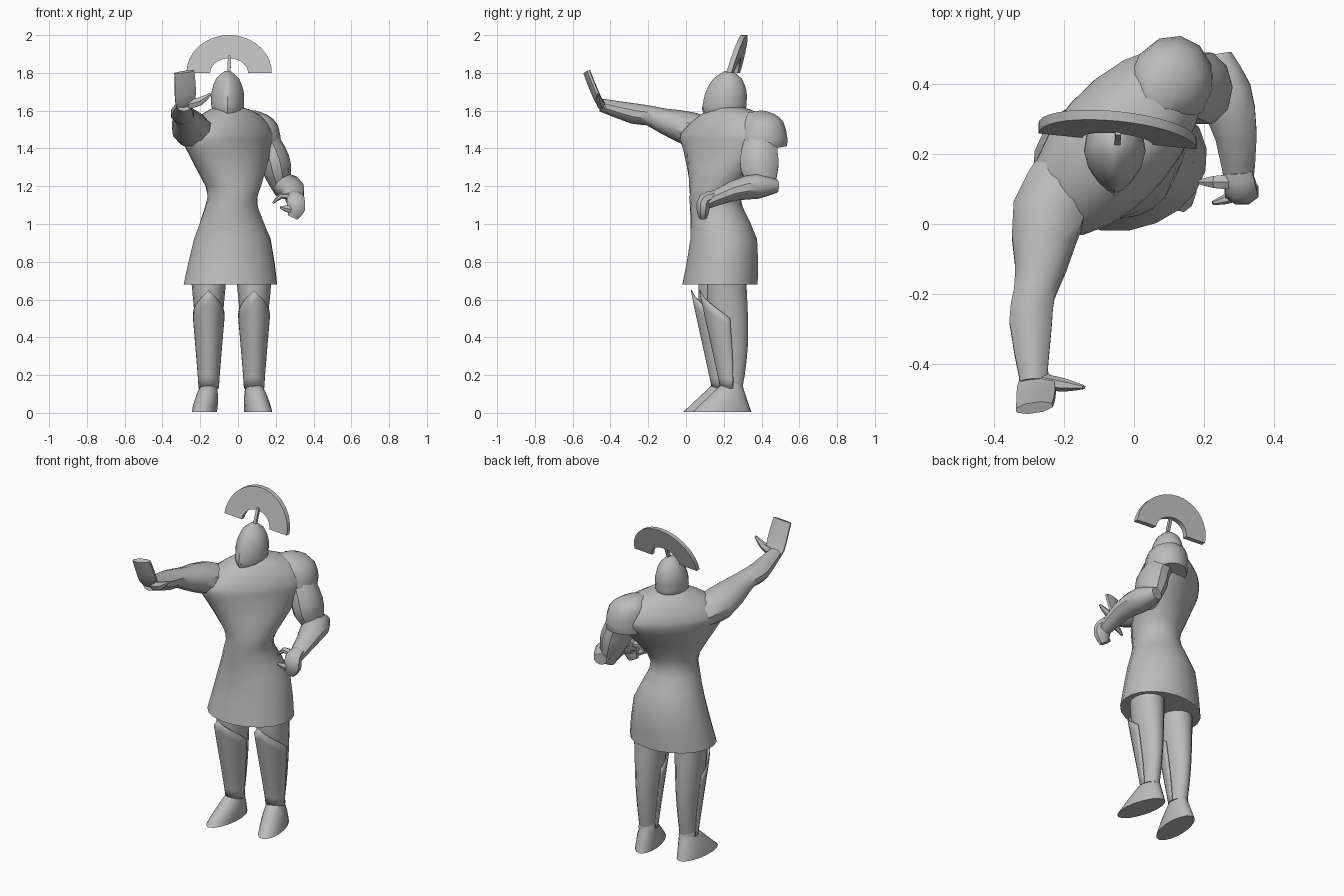
import bpy, bmesh
from math import sin, cos, pi, radians
from mathutils import Vector

if "Cube" in bpy.data.objects:
    bpy.data.objects.remove(bpy.data.objects["Cube"])

shade = (.5, .5, .5, 1)
grey = bpy.data.materials.new("plain grey")
grey.use_nodes = True
grey.diffuse_color = shade
grey.node_tree.nodes["Principled BSDF"].inputs["Base Color"].default_value = shade


def skin(name, rings, angle=40, solid=True):
    """Join rows of points with quads; a solid is closed round and capped."""
    bm = bmesh.new()
    rows = [[bm.verts.new(point) for point in ring] for ring in rings]
    count = len(rows[0])
    for low, high in zip(rows, rows[1:]):
        for i in range(count if solid else count - 1):
            j = (i + 1) % count
            bm.faces.new((low[i], low[j], high[j], high[i]))
    if solid:
        bm.faces.new(rows[0])
        bm.faces.new(rows[-1])
    bmesh.ops.recalc_face_normals(bm, faces=bm.faces)
    mesh = bpy.data.meshes.new(name)
    bm.to_mesh(mesh)
    bm.free()
    mesh.materials.append(grey)
    part = bpy.data.objects.new(name, mesh)
    bpy.context.collection.objects.link(part)
    bpy.ops.object.select_all(action='DESELECT')
    part.select_set(True)
    bpy.context.view_layer.objects.active = part
    bpy.ops.object.shade_smooth_by_angle(angle=radians(angle))
    return part


def smooth(rows):
    """Add a spline midpoint between neighbouring rows of numbers."""
    result = [rows[0]]
    for k in range(len(rows) - 1):
        before, after = rows[max(k - 1, 0)], rows[min(k + 2, len(rows) - 1)]
        result.append([(9 * (b + c) - a - d) / 16
                       for a, b, c, d in zip(before, rows[k], rows[k + 1], after)])
        result.append(rows[k + 1])
    return result


def loft(name, sections, sides=16, tilt=0, beak=0, angle=40):
    """Stack ellipses: height, centre x, centre y, radius x, radius y, turn in degrees."""
    rings = []
    for z, x, y, radius_x, radius_y, turn in sections:
        turned = radians(turn)
        ring = []
        for i in range(sides):
            a = 2 * pi * i / sides
            narrow = 1 - beak * max(0, -sin(a)) ** 2
            u, v = radius_x * cos(a) * narrow, radius_y * sin(a)
            back = u * sin(turned) + v * cos(turned)
            ring.append((x + u * cos(turned) - v * sin(turned), y + back, z + tilt * back))
        rings.append(ring)
    return skin(name, rings, angle)


def limb(name, path, flat=1, sides=10, side=(1, 0, 0)):
    """Tube along a path of x, y, z and half width; flat scales its thickness."""
    path = smooth(path)
    points = [Vector(row[:3]) for row in path]
    rings = []
    for k, (point, row) in enumerate(zip(points, path)):
        tangent = (points[min(k + 1, len(points) - 1)] - points[max(k - 1, 0)]).normalized()
        across = Vector(side)
        across = (across - tangent * across.dot(tangent)).normalized()
        up = tangent.cross(across) * flat
        ring = []
        for i in range(sides):
            a = 2 * pi * (i + .5) / sides
            ring.append(point + (across * cos(a) + up * sin(a)) * row[3])
        rings.append(ring)
    return skin(name, rings)


# Tunic: flared skirt, narrow waist, chest twisted towards the raised arm
loft("tunic", smooth([
    (.68, -.04, .18, .25, .2, 8),
    (.92, -.03, .2, .205, .178, 8),
    (1.09, -.035, .16, .14, .14, 15),
    (1.2, -.025, .16, .15, .14, 35),
    (1.4, -.05, .22, .285, .165, 48),
    (1.48, -.05, .235, .32, .17, 49),
    (1.58, -.04, .24, .19, .12, 49),
    (1.62, -.05, .22, .07, .07, 49)]), sides=20)

# Raised right arm with an upright open palm
limb("right_arm", [
    (-.18, .17, 1.45, .09), (-.245, .03, 1.5, .108), (-.267, -.12, 1.547, .078),
    (-.285, -.2, 1.575, .062), (-.295, -.28, 1.585, .064), (-.287, -.45, 1.63, .04)], flat=.85)
limb("right_hand", [
    (-.29, -.42, 1.6, .035), (-.28, -.46, 1.65, .058),
    (-.28, -.5, 1.74, .06), (-.285, -.525, 1.805, .057)], flat=.3, sides=8, side=(1, .2, 0))
limb("right_thumb", [
    (-.26, -.45, 1.635, .028), (-.2, -.46, 1.65, .024), (-.143, -.466, 1.69, .007)],
    flat=.8, sides=6, side=(0, 0, 1))

# Bent left arm with the hand held in front of the hip
limb("left_upper_arm", [
    (.12, .4, 1.5, .08), (.18, .39, 1.38, .1), (.205, .39, 1.29, .105), (.235, .42, 1.16, .05)],
    flat=.75, side=(0, 1, 0))
limb("left_forearm", [
    (.24, .485, 1.2, .04), (.26, .38, 1.2, .078), (.292, .25, 1.175, .062), (.3, .1, 1.11, .04)],
    flat=.85)
limb("left_hand", [
    (.3, .15, 1.15, .04), (.305, .1, 1.13, .05), (.308, .09, 1.08, .05), (.29, .09, 1.035, .03)],
    flat=.75, sides=8)
limb("left_thumb", [
    (.28, .12, 1.14, .024), (.23, .12, 1.15, .02), (.185, .12, 1.11, .006)],
    flat=.8, sides=6, side=(0, 1, 0))
limb("left_finger", [
    (.3, .085, 1.08, .025), (.26, .07, 1.08, .02), (.225, .06, 1.09, .008)],
    flat=.7, sides=6, side=(0, 0, 1))

# Shoulder guard over the left arm
loft("shoulder_guard", smooth([
    (1.39, .105, .405, .108, .13, -10), (1.43, .11, .405, .118, .134, -10),
    (1.52, .1, .4, .115, .118, -10), (1.57, .085, .38, .08, .085, -10),
    (1.595, .07, .36, .035, .04, -10)]), sides=12, tilt=.17)

# Legs, shin guards and shoes
ankle, knee, hip = .13, .65, .72


def calf(height):
    """Offset back, half width and half depth of a leg at a height."""
    t = (height - ankle) / (hip - ankle)
    width = .044 + .05 * t ** 1.1
    return .015 * cos(pi * t), width, width + .01 + .022 * sin(pi * t)


def leg(side, x, y, toe_x, toe_turn):
    sections = []
    for k in range(9):
        z = ankle + (hip - ankle) * k / 8
        back, width, depth = calf(z)
        sections.append((z, x, y + back, width, depth, 0))
    loft(side + "_leg", sections)

    # Half shell rising to a point at the knee and standing off the leg there
    rows = []
    for k in range(9):
        row = []
        for i in range(-6, 7):
            a = radians(95) * i / 6
            z = ankle + (knee - .15 * abs(i) / 6 - ankle) * k / 8
            back, width, depth = calf(z)
            reach = depth + .004 + .03 * max(0, 2 * z / knee - 1) ** 2 * cos(a)
            row.append((x + (width + .004) * sin(a), y + back - reach * cos(a), z))
        rows.append(row)
    guard = skin(side + "_shin_guard", rows, solid=False)
    guard.modifiers.new("thickness", 'SOLIDIFY').thickness = .006

    # Flared cuff over a wedge shaped shoe
    loft(side + "_ankle_cuff", [(z, x, y + .01, r, r + .012, 0)
                                for z, r in ((ankle, .052), (ankle + .03, .047))])
    shoe = []
    for k in range(6):
        t = k / 5
        shoe.append((.005 + .14 * t, x + toe_x * (1 - t), y + .01 - .05 * (1 - t),
                     .067 - .024 * t * t, .16 - .1 * t, toe_turn))
    loft(side + "_shoe", shoe, angle=50)


leg("right", x=-.155, y=.185, toe_x=-.023, toe_turn=-5)
leg("left", x=.085, y=.23, toe_x=.022, toe_turn=13)

# Helmet with a pointed face and nose ridge
middle = -.055
loft("helmet", smooth([
    (1.54, middle, .165, .04, .045, 0), (1.6, middle, .2, .08, .11, 0),
    (1.64, middle, .205, .087, .115, 0), (1.7, middle, .213, .085, .108, 0),
    (1.77, middle, .22, .06, .075, 0), (1.81, middle, .225, .014, .018, 0)]), beak=.4)
limb("nose_ridge", [
    (middle, .125, 1.72, .008), (middle, .095, 1.61, .012), (middle, .13, 1.55, .01)], sides=6)

# Crest: stem and tilted half ring
limb("crest_stem", [(-.048, .228, 1.79, .012), (-.045, .262, 1.89, .012)], sides=4)
outer, inner, half = (.226, .2), (.1, .077), .014
rings = []
for i in range(19):
    a = pi * i / 18
    ring = []
    for (wide, tall), shift in ((outer, -half), (outer, half), (inner, half), (inner, -half)):
        x, rise = -wide * cos(a), tall * sin(a)
        ring.append((x - .047, .25 + .29 * rise - .1 * x + shift, 1.8 + rise))
    rings.append(ring)
skin("crest", rings, angle=30)
